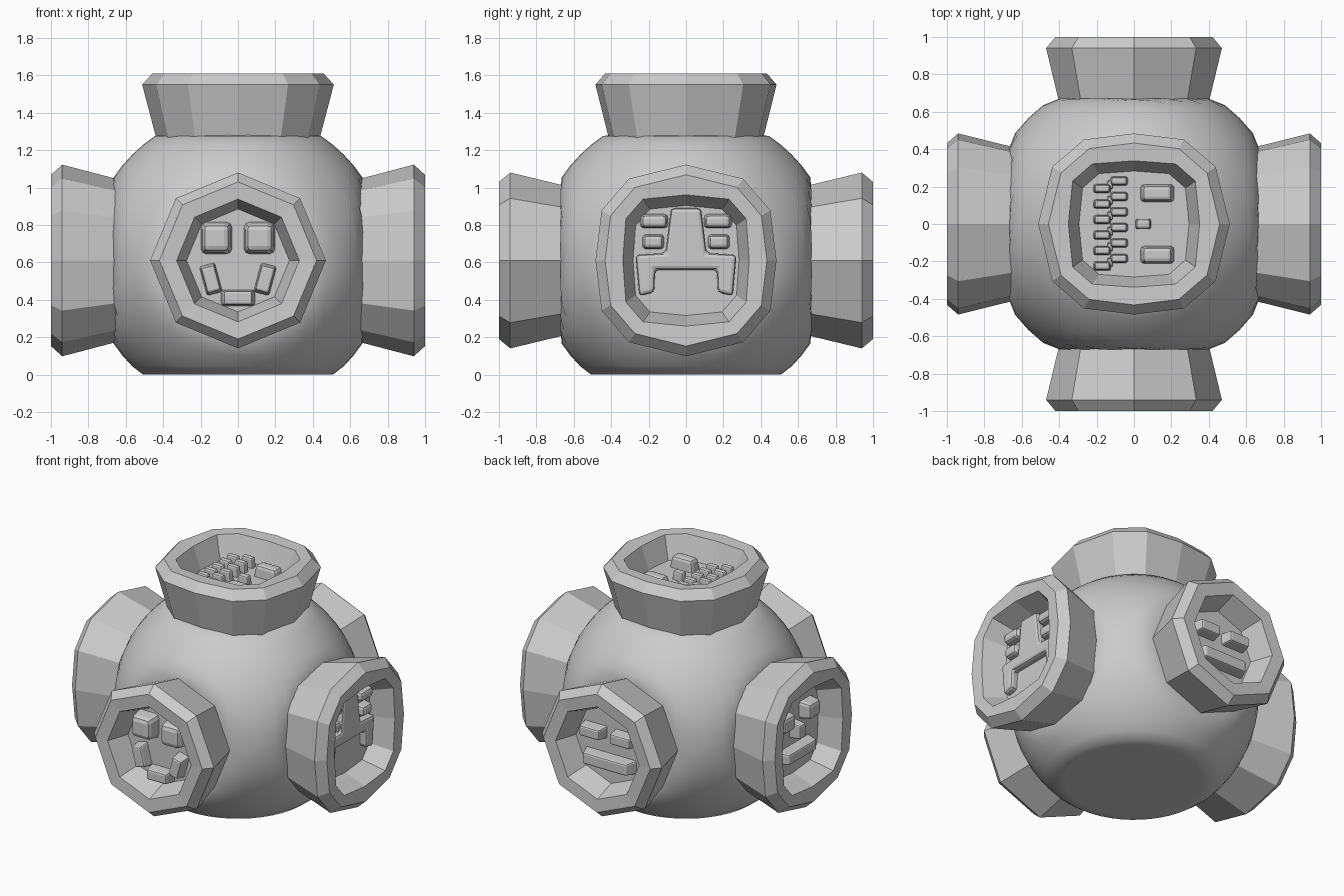
import bpy, bmesh, math
from mathutils import Matrix, Vector

if "Cube" in bpy.data.objects:
    bpy.data.objects.remove(bpy.data.objects["Cube"])

CENTRE = Vector((0, 0, 0.61))
FLOOR = 0.84          # distance from centre to the floor of each socket


def frame(u, v, n):
    """Matrix whose local x, y, z are the right, up and outward axes of a face."""
    m = Matrix((u, v, n)).transposed().to_4x4()
    m.translation = CENTRE
    return m


FRONT = frame((1, 0, 0), (0, 0, 1), (0, -1, 0))
BACK = frame((-1, 0, 0), (0, 0, 1), (0, 1, 0))
RIGHT = frame((0, 1, 0), (0, 0, 1), (1, 0, 0))
LEFT = frame((0, -1, 0), (0, 0, 1), (-1, 0, 0))
TOP = frame((0, -1, 0), (1, 0, 0), (0, 0, 1))


def finish(name, bm, matrix, bevel=0, smooth=False):
    bmesh.ops.recalc_face_normals(bm, faces=bm.faces)
    for f in bm.faces:
        f.smooth = smooth
    mesh = bpy.data.meshes.new(name)
    bm.to_mesh(mesh)
    bm.free()
    ob = bpy.data.objects.new(name, mesh)
    bpy.context.collection.objects.link(ob)
    ob.matrix_world = matrix
    if bevel:
        mod = ob.modifiers.new("bevel", 'BEVEL')
        mod.width = bevel
        mod.segments = 2
    return ob


def port(name, fr, outline, hole):
    """Flared ring with a tapered socket; outline and hole have unit radius."""
    profile = [(0.385, 0.60), (0.405, 0.67), (0.47, 0.94), (0.42, 1.0),
               (0.328, 0.995), (0.275, FLOOR)]
    bm = bmesh.new()
    rings = [[bm.verts.new((x * r, y * r, d)) for x, y in (hole if k > 3 else outline)]
             for k, (r, d) in enumerate(profile)]
    n = len(outline)
    for a, b in zip(rings, rings[1:]):
        for i in range(n):
            bm.faces.new((a[i], a[(i + 1) % n], b[(i + 1) % n], b[i]))
    bm.faces.new(rings[0])
    bm.faces.new(rings[-1])
    return finish(name, bm, fr)


def slab(name, fr, u, v, w, h, top=0.92, angle=0, taper=0.8, bevel=0.012):
    """Tapered, bevelled block standing on a socket floor."""
    bm = bmesh.new()
    bmesh.ops.create_cube(bm, size=1)
    low = FLOOR - 0.03
    for p in bm.verts:
        k = taper if p.co.z > 0 else 1
        p.co = (p.co.x * w * k, p.co.y * h * k, top if p.co.z > 0 else low)
    place = Matrix.Translation((u, v, 0)) @ Matrix.Rotation(math.radians(angle), 4, 'Z')
    return finish(name, bm, fr @ place, bevel)


def pair(name, fr, u, v, w, h, angle=0, **kw):
    for side, s in (("left", -1), ("right", 1)):
        slab(f"{name}_{side}", fr, s * u, v, w, h, angle=-s * angle, **kw)


def twelve_sided(a, b, c, top):
    """Twelve-point outline mirrored from one quarter."""
    half = [a, b, c, (0, top)] + [(-x, y) for x, y in (c, b, a)]
    return half + [(-x, -y) for x, y in half[1:-1]]


# Body: a sphere flattened on every side
bm = bmesh.new()
bmesh.ops.create_uvsphere(bm, u_segments=48, v_segments=32, radius=0.80)
for p in bm.verts:
    p.co.x = max(-0.67, min(0.67, p.co.x))
    p.co.y = max(-0.67, min(0.67, p.co.y))
    p.co.z = max(-0.61, min(0.675, p.co.z))
finish("body", bm, Matrix.Translation(CENTRE), smooth=True)

# Ports: octagons front and back, rounder twelve-sided ones elsewhere
octagon = [(math.cos(i * math.pi / 4), math.sin(i * math.pi / 4)) for i in range(8)]
twelve = twelve_sided((1.03, 0), (0.96, 0.57), (0.65, 0.93), 1.09)
square_hole = twelve_sided((1.03, 0), (0.98, 0.68), (0.70, 1.0), 1.07)
port("front_port", FRONT, octagon, octagon)
port("back_port", BACK, octagon, octagon)
for name, fr in (("right", RIGHT), ("left", LEFT), ("top", TOP)):
    port(name + "_port", fr, twelve, square_hole)

# Front face: square eyes and three-piece smile
pair("front_eye", FRONT, 0.115, 0.12, 0.175, 0.18, top=0.94, bevel=0.03)
pair("front_smile", FRONT, 0.145, -0.10, 0.09, 0.17, angle=15)
slab("front_smile_middle", FRONT, 0, -0.20, 0.19, 0.09)

# Back face: bar eyes and a straight mouth
pair("back_eye", BACK, 0.12, 0.08, 0.19, 0.09)
slab("back_mouth", BACK, 0, -0.11, 0.42, 0.10)

# Right face: raised mask with nose bridge, eye sockets and arched mouth
side = [(0.165, -0.05), (0.17, -0.17), (0.25, -0.19), (0.27, 0.03), (0.11, 0.04), (0.08, 0.28)]
mask = side + [(-x, y) for x, y in reversed(side)]
bm = bmesh.new()
face = bm.faces.new([bm.verts.new((x, y, FLOOR - 0.03)) for x, y in mask])
new = bmesh.ops.extrude_face_region(bm, geom=[face])["geom"]
bmesh.ops.translate(bm, vec=(0, 0, 0.08),
                    verts=[g for g in new if isinstance(g, bmesh.types.BMVert)])
finish("right_mask", bm, RIGHT, 0.02)
pair("right_eye", RIGHT, 0.175, 0.10, 0.125, 0.085, top=0.9, bevel=0.02)
pair("right_brow", RIGHT, 0.17, 0.21, 0.16, 0.08, top=0.9, bevel=0.02)

# Left face: eyes, nose and mouth bar
pair("left_eye", LEFT, 0.14, 0.12, 0.15, 0.13, bevel=0.02)
slab("left_nose", LEFT, 0, 0.02, 0.08, 0.12)
slab("left_mouth", LEFT, 0, -0.13, 0.38, 0.09)

# Top face: eyes, nose and a mouth of interlocking teeth
pair("top_eye", TOP, 0.165, 0.125, 0.10, 0.19, bevel=0.02)
slab("top_nose", TOP, 0, 0.05, 0.06, 0.09, top=0.90)
for i in range(6):
    u = 0.225 - i * 0.083
    slab(f"lower_tooth_{i}", TOP, u, -0.17, 0.05, 0.10, top=0.91)
    slab(f"upper_tooth_{i}", TOP, u - 0.04, -0.08, 0.05, 0.10, top=0.91)
    slab(f"tooth_link_{i}", TOP, u - 0.02, -0.128, 0.05, 0.03, top=0.87, bevel=0.005)
